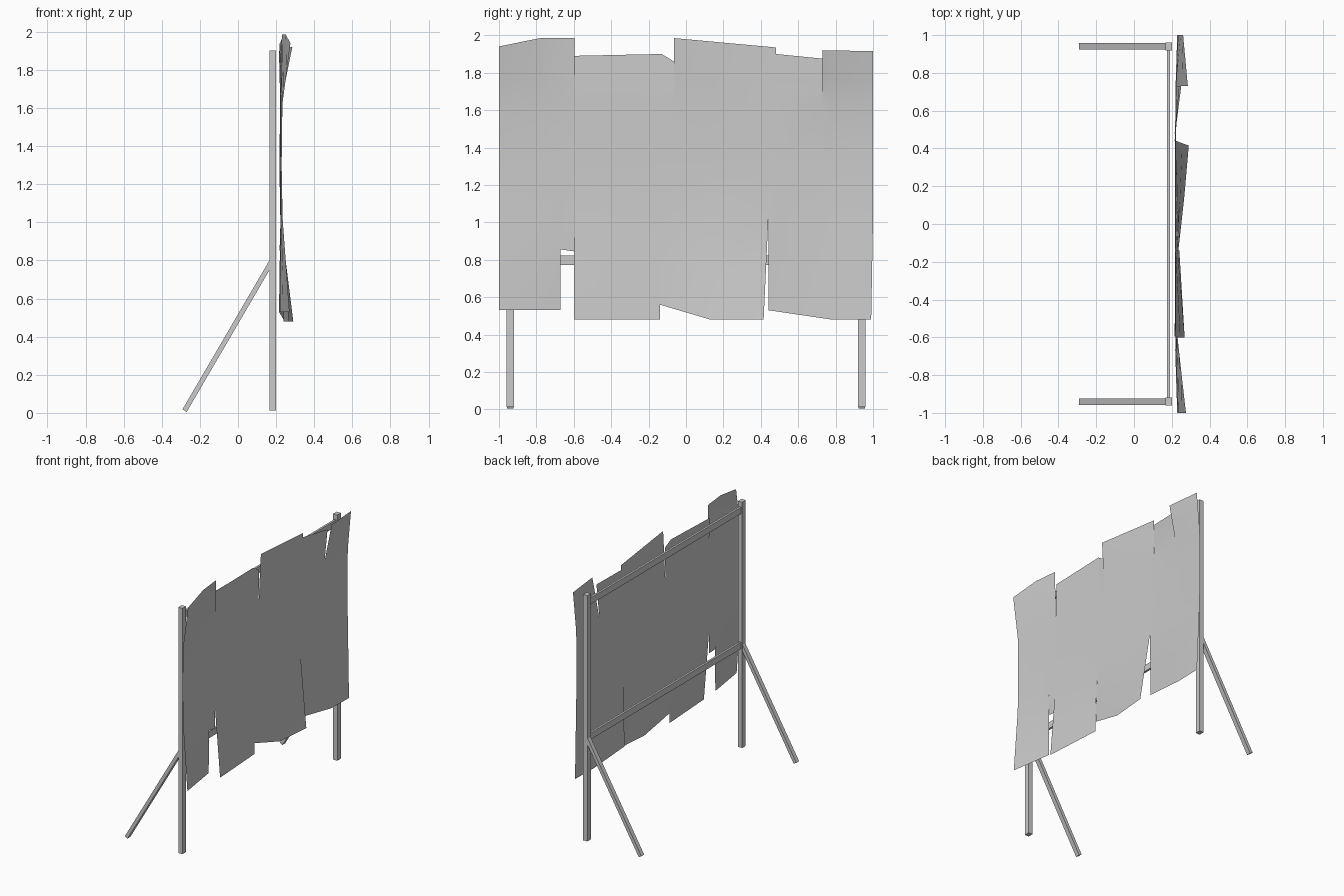
import bpy, bmesh, math
from mathutils import Vector

cube = bpy.data.objects.get("Cube")
if cube:
    bpy.data.objects.remove(cube, do_unlink=True)

grey = bpy.data.materials.new("plain_grey")
grey.use_nodes = True
COLOR = (0.6, 0.6, 0.6, 1)
grey.diffuse_color = COLOR
grey.node_tree.nodes["Principled BSDF"].inputs["Base Color"].default_value = COLOR


def beam(name, start, end, across, width_y):
    """Square-cut timber running from start to end."""
    start, end = Vector(start), Vector(end)
    axis = end - start
    bpy.ops.mesh.primitive_cube_add(size=1, location=(start + end) / 2)
    ob = bpy.context.object
    ob.name = name
    if abs(axis.y) > 0.1:  # rail along y
        ob.scale = (across, axis.length, width_y)
    else:
        ob.scale = (across, width_y, axis.length)
        ob.rotation_euler.y = math.atan2(axis.x, axis.z)
    ob.data.materials.append(grey)
    return ob


# Frame: two posts, two slanted braces, two rails
for side, y in (("left", 0.94), ("right", -0.94)):
    beam(side + "_post", (0.183, y, 0.012), (0.183, y, 1.9), 0.035, 0.042)
    beam(side + "_brace", (-0.28, y, 0.012), (0.178, y, 0.797), 0.026, 0.034)
for name, z in (("upper_rail", 1.835), ("lower_rail", 0.797)):
    beam(name, (0.183, -0.93, z), (0.183, 0.93, z), 0.016, 0.05)

# Torn sheet edges: each run is a list of (y, z, x); runs meet at tears
top_runs = [
    [(-1, 1.94, 0.275), (-0.78, 1.985, 0.25), (-0.595, 1.985, 0.23)],
    [(-0.595, 1.89, 0.215), (-0.13, 1.9, 0.22), (-0.065, 1.86, 0.225)],
    [(-0.065, 1.985, 0.24), (0.48, 1.935, 0.218)],
    [(0.48, 1.9, 0.215), (0.73, 1.875, 0.25)],
    [(0.73, 1.92, 0.285), (1, 1.915, 0.26)],
]
bottom_runs = [
    [(-1, 0.53, 0.27), (-0.67, 0.53, 0.22)],
    [(-0.67, 0.855, 0.218), (-0.6, 0.845, 0.224)],
    [(-0.6, 0.48, 0.268), (-0.14, 0.48, 0.24)],
    [(-0.14, 0.56, 0.235), (0.13, 0.48, 0.265), (0.44, 0.48, 0.29)],
    [(0.44, 0.53, 0.215), (0.78, 0.48, 0.245), (1, 0.48, 0.25)],
]


def edge_point(runs, y, middle):
    """Edge (z, x) at y, on the run that holds the strip's middle."""
    for run in runs:
        for a, b in zip(run, run[1:]):
            if a[0] <= middle <= b[0]:
                t = (y - a[0]) / (b[0] - a[0])
                return a[1] + (b[1] - a[1]) * t, a[2] + (b[2] - a[2]) * t


def column(y, middle):
    """Points of the sheet at y from its lower to its upper edge."""
    bz, bx = edge_point(bottom_runs, y, middle)
    tz, tx = edge_point(top_runs, y, middle)
    bow = 0.012 * abs(y) ** 4
    low = Vector((0.222 + bow, y, 1.02))
    mid = Vector((0.217 + bow, y, 1.3))
    high = Vector((0.221 + bow, y, 1.62))
    lean = 0
    if abs(y - 0.44) < 0.001 and middle < y:
        lean = -0.025          # open wedge of the long lower tear
    if y == 1:
        lean = -0.01
    bottom, top = Vector((bx, y + lean, bz)), Vector((tx, y, tz))
    return [bottom, bottom.lerp(low, 0.5), low, mid, high, high.lerp(top, 0.5), top]


# Torn sheet
cuts = sorted({p[0] for run in top_runs + bottom_runs for p in run})
bm = bmesh.new()
for y0, y1 in zip(cuts, cuts[1:]):
    middle = (y0 + y1) / 2
    left = [bm.verts.new(p) for p in column(y0, middle)]
    right = [bm.verts.new(p) for p in column(y1, middle)]
    for i in range(len(left) - 1):
        bm.faces.new((left[i], right[i], right[i + 1], left[i + 1]))
bmesh.ops.remove_doubles(bm, verts=bm.verts[:], dist=0.0005)
mesh = bpy.data.meshes.new("torn_sheet")
bm.to_mesh(mesh)
bm.free()
mesh.materials.append(grey)
sheet = bpy.data.objects.new("torn_sheet", mesh)
bpy.context.collection.objects.link(sheet)
bpy.ops.object.select_all(action="DESELECT")
sheet.select_set(True)
bpy.context.view_layer.objects.active = sheet
bpy.ops.object.shade_smooth_by_angle(angle=math.radians(35))
